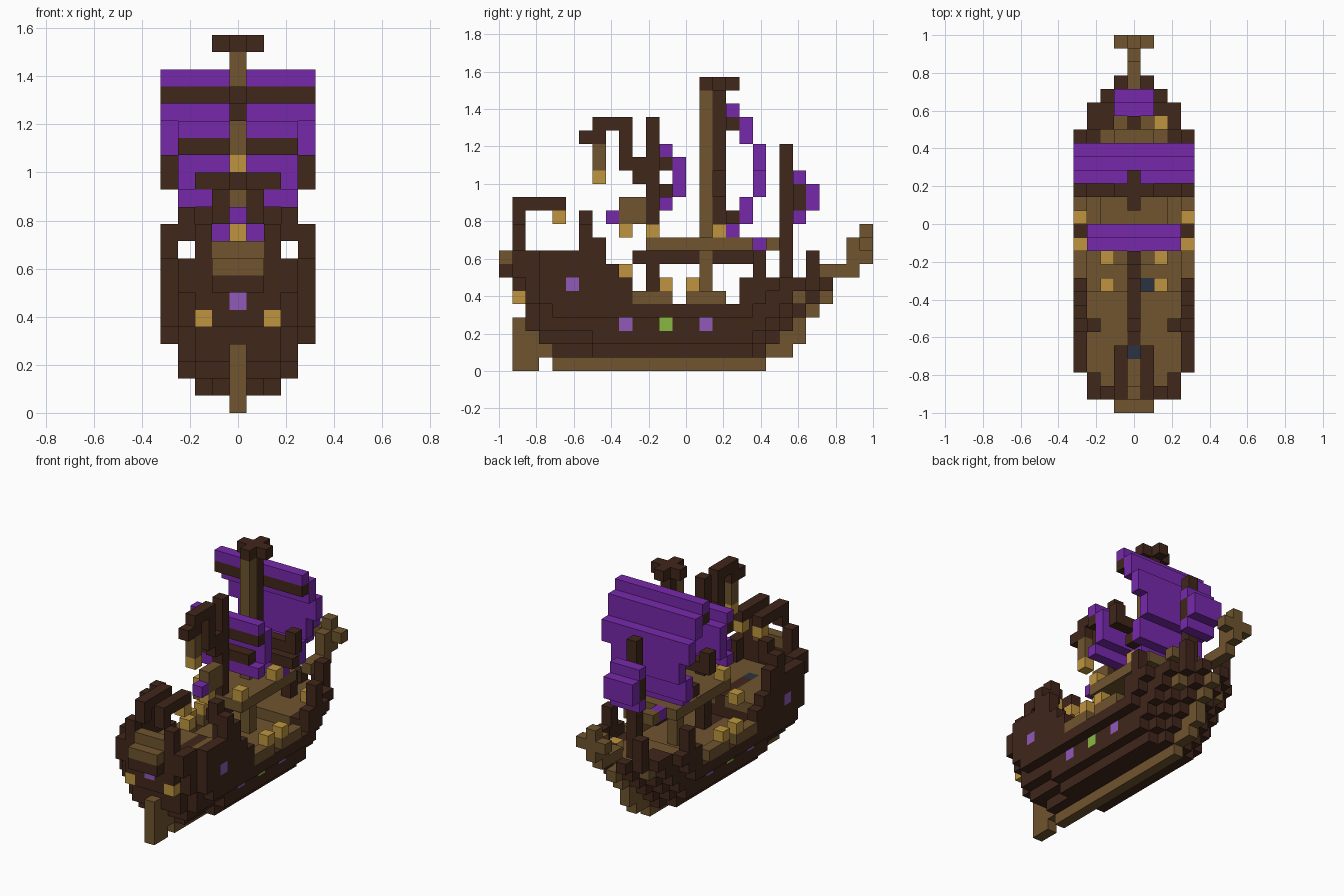
import bpy
import bmesh
from mathutils import Vector

cube = bpy.data.objects.get("Cube")
if cube:
    bpy.data.objects.remove(cube, do_unlink=True)

UNIT = 1 / 14


def material(name, rgb):
    mat = bpy.data.materials.new(name)
    mat.use_nodes = True
    color = (*rgb, 1)
    mat.diffuse_color = color
    mat.node_tree.nodes["Principled BSDF"].inputs["Base Color"].default_value = color
    return mat


dark = material("dark wood", (.052, .02, .011))
tan = material("tan wood", (.163, .09, .028))
gold = material("gold", (.52, .30, .05))
purple = material("purple cloth", (.185, .022, .41))
violet = material("violet glass", (.28, .10, .48))
green = material("green glass", (.25, .48, .055))
navy = material("navy iron", (.024, .034, .055))

grid = {}      # cell -> part name, later parts replace earlier ones
finish = {}    # part name -> material


def span(value):
    return range(value[0], value[1] + 1) if isinstance(value, tuple) else (value,)


def block(part, mat, across, along, up, mirror=False):
    """Fill cells; along counts from the stern, up counts from the keel."""
    finish[part] = mat
    for x in span(across):
        for y in span(along):
            for z in span(up):
                grid[x, y, z] = part
                if mirror:
                    grid[-x, y, z] = part


def wide(part, mat, half, along, up):
    block(part, mat, (-half, half), along, up)


# Hull layers: each is tapered toward the bow and toward the stern
def half_width(up, limit, along, first, last):
    from_bow = last - along
    bow = (1, 2, 3, 3)[from_bow] if from_bow < 4 else 4
    stern = 2 + along - first if up > 2 else up + (along > 6)
    return min(limit, bow, stern)


limits = (0, 2, 3, 3, 4, 4, 4)
starts = (0, 4, 3, 2, 2, 1, 1)
for up in range(1, 7):
    first, last = starts[up], 18 + up
    for along in range(first, last + 1):
        half = half_width(up, limits[up], along, first, last)
        aft, fore = along <= 8, along >= 18
        if up < 5 or aft or (fore and up == 5):
            wide("hull", dark, half, along, up)
        elif up == 6 and fore:
            block("bow_rail", dark, half, along, up, True)
            if half > 2:
                block("bow_rail", dark, half - (along > 20), along, up, True)

# Decks
wide("main_deck", tan, 3, (9, 17), 4)
wide("fore_deck", tan, 2, (18, 22), 5)
wide("aft_deck", tan, 3, (3, 8), 6)
wide("aft_deck", tan, 2, 2, 6)
block("deck_strip", dark, 0, (5, 10), 4)
block("deck_strip", dark, 0, (5, 8), 6)

# Stern castle walls
wide("stern_wall", dark, 3, 1, (7, 8))
block("stern_wall", dark, 3, 2, (7, 8), True)
block("stern_wall", dark, 4, (3, 7), (5, 8), True)
block("stern_wall", dark, 4, 8, (5, 7), True)
block("stern_wall", dark, 4, 9, (5, 6), True)
block("stern_wall", dark, 4, 7, 9, True)
wide("stern_balcony", dark, 1, 0, 7)
wide("stern_balcony_top", tan, 1, 0, 8)
wide("stern_balcony_top", tan, 1, 1, 9)

# Stern arms carrying lanterns, and the arch before them
block("stern_arm", dark, 2, 1, (9, 10), True)
block("stern_arm", dark, 1, 1, 11, True)
block("stern_arm", dark, 1, (1, 4), 12, True)
block("stern_lantern", gold, 1, 4, 11, True)
block("arch", dark, 4, 6, (9, 10), True)
block("arch", dark, 3, 6, (10, 11), True)
block("hatch", navy, 0, 4, 6)
block("hatch", navy, 1, 9, 4)

# Keel, rudder, stem and figurehead
block("keel", tan, 0, (4, 19), 0)
block("rudder", tan, 0, (1, 2), (0, 3))
block("rudder", tan, 0, 3, 1)
for up in range(1, 6):
    block("stem", tan, 0, (18 + up + (up < 4), 19 + up), up)
block("stem", tan, 0, (20, 21), 1)
block("stem", tan, 0, (21, 22), 2)
block("figurehead", tan, 0, (24, 26), 7)
block("figurehead", tan, 0, (26, 27), (8, 9))
block("figurehead", tan, 0, 27, 10)
wide("figurehead", tan, 1, 27, 9)

# Gunwales, guns and windows
for first in (10, 14):
    block("gunwale", tan, 4, (first, first + 2), 5, True)
for along in (12, 14):
    block("gun", gold, 4, along, 6, True)
for along in (9, 15):
    block("hull_window", violet, 3, along, 3, True)
block("aft_window", violet, 4, 5, 6, True)
block("stern_window", violet, 0, 1, 6)
block("stern_light", gold, 2, 1, 5, True)
block("green_window", green, 3, 12, 3, True)
block("bow_post", dark, 4, 19, (7, 8), True)
block("bow_post", dark, 2, 23, (7, 8), True)

# Raised walkway on a central beam
block("walkway_beam", dark, 0, (10, 18), 8)
wide("walkway", tan, 2, (11, 18), 9)
wide("walkway", tan, 1, 20, 9)
block("walkway_lamp", gold, 2, 11, 10, True)
block("walkway_lamp", gold, 2, 16, 10, True)
block("deck_lamp", gold, 2, 9, 7, True)
block("bow_lamp", gold, 2, 21, 6)
block("pennant", purple, -1, 19, 9)

# Helm
block("helm", tan, 0, (9, 10), (11, 12))
block("helm_base", gold, 0, 9, 10)
block("helm_bird", purple, 0, 8, 11)

# Main mast, top and yards
block("main_mast", tan, 0, 15, (5, 20))
block("main_mast_front", dark, 0, 16, (11, 20))
block("mast_top", dark, 0, (15, 17), 21)
wide("mast_top", dark, 1, 16, 21)
wide("main_yard", dark, 4, 17, 18)
wide("middle_yard", dark, 4, 16, 13)
block("middle_yard", dark, 4, 16, 14, True)
wide("lower_yard", dark, 3, 17, 11)

# Main sail, bulging forward
wide("main_sail", purple, 4, 17, 19)
wide("main_sail", purple, 4, 18, (17, 18))
wide("main_sail", purple, 4, 19, (15, 16))
wide("main_sail", purple, 3, 19, (13, 14))
wide("main_sail", purple, 3, 18, (11, 12))
wide("main_sail", purple, 2, 17, 10)

# Rear mast with its hook, lantern and sail
block("rear_mast", dark, 0, 11, (5, 8))
block("rear_mast", dark, 0, 11, (10, 18))
block("hook", dark, 0, 10, (14, 15))
block("hook", dark, 0, 9, (15, 18))
block("hook", dark, 0, (7, 8), 18)
block("hook", dark, 0, (6, 7), 17)
block("hanging_lamp", tan, 0, 7, (15, 16))
block("hanging_lamp_tip", gold, 0, 7, 14)
wide("rear_yard", dark, 3, 12, 15)
wide("rear_yard", dark, 2, 12, 13)
wide("rear_sail", purple, 3, 12, 16)
wide("rear_sail", purple, 3, 13, (13, 15))
wide("rear_sail", purple, 3, 12, 12)

# Fore mast and sail
block("fore_mast", dark, 0, 21, (6, 16))
wide("fore_yard", dark, 1, 22, (12, 13))
wide("fore_sail", purple, 1, 22, 14)
wide("fore_sail", purple, 1, 23, (12, 13))
wide("fore_sail", purple, 1, 22, 11)

# Turn each part's exposed cell sides into one mesh
axes = [Vector(a) for a in ((1, 0, 0), (0, 1, 0), (0, 0, 1))]
for part, mat in finish.items():
    bm = bmesh.new()
    for cell in [c for c, owner in grid.items() if owner == part]:
        center = Vector(cell) + Vector((0, -13.5, .5))
        for i, axis in enumerate(axes):
            u, v = axes[(i + 1) % 3] / 2, axes[(i + 2) % 3] / 2
            for sign in (1, -1):
                normal = axis * sign
                if tuple(int(n) for n in Vector(cell) + normal) in grid:
                    continue
                mid = center + normal / 2
                ring = [mid + u + v, mid - u + v, mid - u - v, mid + u - v][::sign]
                bm.faces.new([bm.verts.new(p * UNIT) for p in ring])
    bmesh.ops.remove_doubles(bm, verts=bm.verts, dist=UNIT / 100)
    mesh = bpy.data.meshes.new(part)
    bm.to_mesh(mesh)
    bm.free()
    mesh.materials.append(mat)
    bpy.context.collection.objects.link(bpy.data.objects.new(part, mesh))
